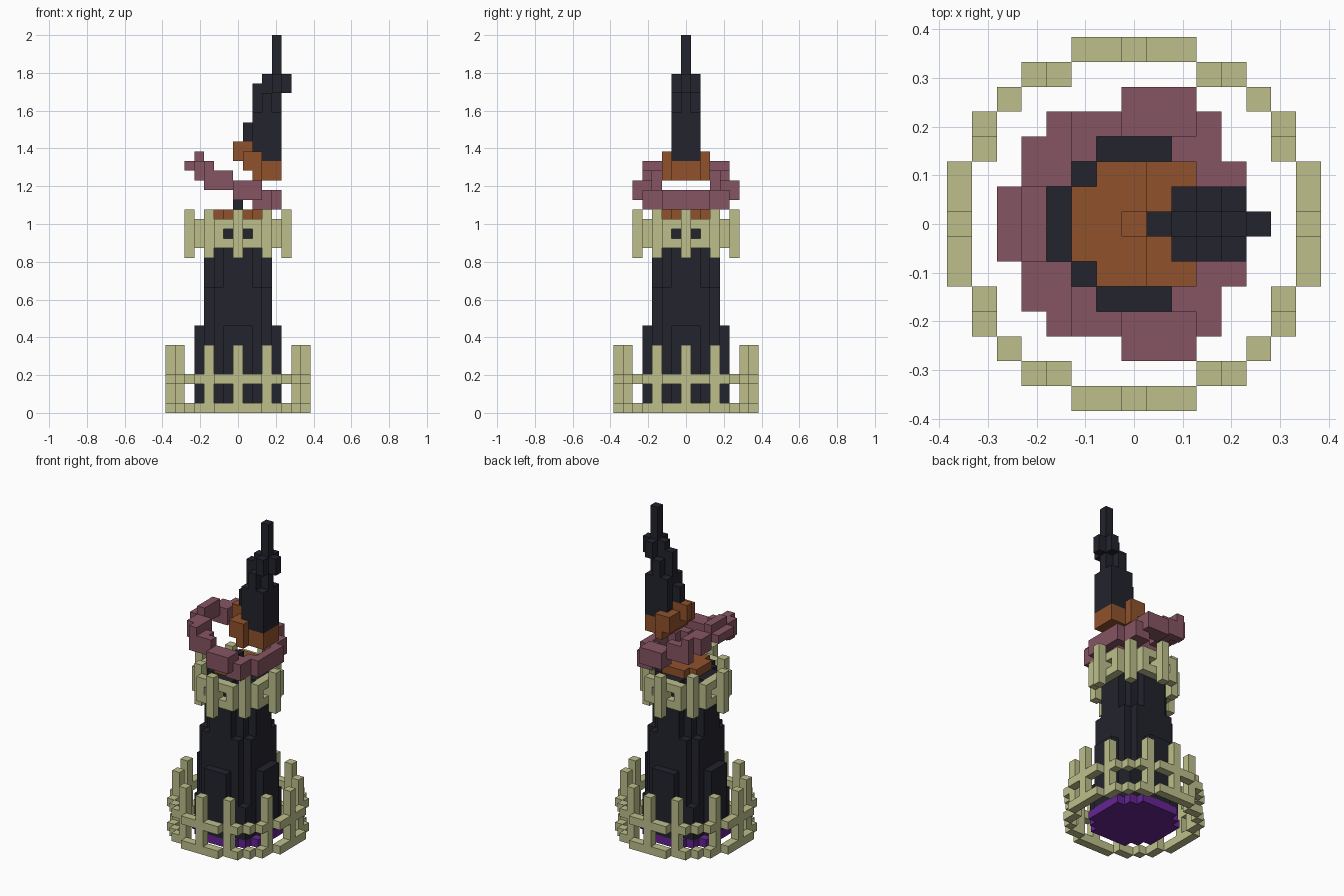
import bpy, bmesh
from mathutils import Vector

if "Cube" in bpy.data.objects:
    bpy.data.objects.remove(bpy.data.objects["Cube"])

U = 2 / 39  # edge of one block


def material(name, r, g, b):
    m = bpy.data.materials.new(name)
    m.use_nodes = True
    m.diffuse_color = (r, g, b, 1)
    m.node_tree.nodes["Principled BSDF"].inputs["Base Color"].default_value = (r, g, b, 1)
    return m


bone = material("pale_bone", .51, .52, .26)
black = material("black_stone", .016, .017, .026)
rose = material("dusty_rose", .24, .09, .125)
rust = material("rust_orange", .28, .085, .025)
violet = material("violet", .13, .018, .29)


def block(x, y, z):
    """Blocks in inclusive index ranges."""
    return {(i, j, k) for i in range(x[0], x[1] + 1)
            for j in range(y[0], y[1] + 1) for k in range(z[0], z[1] + 1)}


def both(x, y, z):
    """A block range mirrored front to back."""
    return block(x, y, z) | block(x, (-y[1], -y[0]), z)


def fourfold(cells):
    """Repeat cells round the vertical axis with mirroring."""
    out = set()
    for i, j, k in cells:
        for a, b in ((i, j), (j, i)):
            out |= {(s * a, t * b, k) for s in (1, -1) for t in (1, -1)}
    return out


def build(name, cells, mat):
    """Skin a set of blocks, keeping exposed faces only."""
    bm = bmesh.new()
    verts = {}

    def corner(p):
        key = tuple(round(c * 2) for c in p)
        if key not in verts:
            verts[key] = bm.verts.new(Vector(p) * U)
        return verts[key]

    for cell in sorted(cells):
        centre = Vector(cell) + Vector((0, 0, .5))
        for axis in range(3):
            for s in (1, -1):
                n = Vector((0, 0, 0))
                n[axis] = s
                if tuple(int(c + d) for c, d in zip(cell, n)) in cells:
                    continue
                a = Vector((0, 0, 0))
                a[(axis + 1) % 3] = .5
                b = n.cross(a)
                mid = centre + n / 2
                bm.faces.new([corner(mid + p) for p in (-a - b, a - b, a + b, b - a)])
    bmesh.ops.recalc_face_normals(bm, faces=bm.faces)
    mesh = bpy.data.meshes.new(name)
    bm.to_mesh(mesh)
    bm.free()
    mesh.materials.append(mat)
    obj = bpy.data.objects.new(name, mesh)
    bpy.context.collection.objects.link(obj)


# Fence: two rails and twelve posts
ring = {(7, j) for j in range(3)} | {(6, 3), (6, 4), (5, 5)}
rails = {(i, j, k) for i, j in ring for k in (0, 3)}
posts = block((7, 7), (0, 0), (0, 6)) | block((6, 6), (3, 3), (0, 6))
build("fence", fourfold(rails | posts), bone)

# Floor disc under the tower
floor = block((0, 4), (0, 2), (0, 0)) | block((0, 3), (0, 3), (0, 0))
build("floor_disc", fourfold(floor), violet)

# Tower, stepping inwards as it rises
tower = (block((0, 3), (0, 1), (1, 19)) | block((0, 2), (0, 2), (1, 19))
         | block((0, 3), (2, 2), (1, 12)) | block((4, 4), (0, 1), (1, 8))
         | block((3, 3), (3, 3), (1, 4)))
build("tower", fourfold(tower), black)

# Collar: wall with small openings and eight posts
wall = block((4, 4), (0, 2), (17, 19)) - {(4, 1, 18)}
posts = block((5, 5), (0, 0), (16, 20)) | block((3, 3), (3, 3), (16, 20))
build("collar", fourfold(wall | posts), bone)

# Cap and its small stud
build("tower_cap", fourfold(block((0, 2), (0, 1), (20, 20))), rust)
build("cap_stud", {(0, 0, 21)}, black)

# Tilted floating ring, high on the right and low on the left
halo = (both((-5, -5), (0, 1), (25, 25)) | both((-4, -4), (0, 1), (25, 26))
        | both((-4, -4), (2, 3), (24, 25)) | both((-3, -3), (2, 4), (24, 25))
        | both((-3, -3), (4, 4), (23, 23)) | both((-2, -2), (3, 4), (23, 24))
        | both((-1, -1), (4, 4), (23, 24)) | both((0, 2), (4, 5), (22, 23))
        | both((2, 2), (3, 4), (21, 22)) | both((3, 3), (2, 4), (21, 22))
        | both((4, 4), (0, 2), (21, 22)))
build("tilted_ring", halo, rose)

# Floating spire: glowing foot
foot = (block((0, 0), (0, 0), (26, 27)) | both((1, 1), (0, 2), (25, 26))
        | both((2, 2), (2, 2), (24, 26)) | block((2, 4), (-1, 1), (24, 25))
        | {(1, 0, 27)})
build("spire_foot", foot, rust)

# Floating spire: dark shaft, knob and tip
shaft = (block((1, 1), (0, 0), (28, 29)) | block((2, 4), (-1, 1), (26, 30))
         | block((2, 4), (0, 0), (31, 33)) | both((3, 3), (1, 1), (31, 32))
         | both((4, 4), (1, 1), (33, 34)) | block((3, 5), (0, 0), (33, 34))
         | block((4, 4), (0, 0), (35, 38)))
build("spire_shaft", shaft, black)
